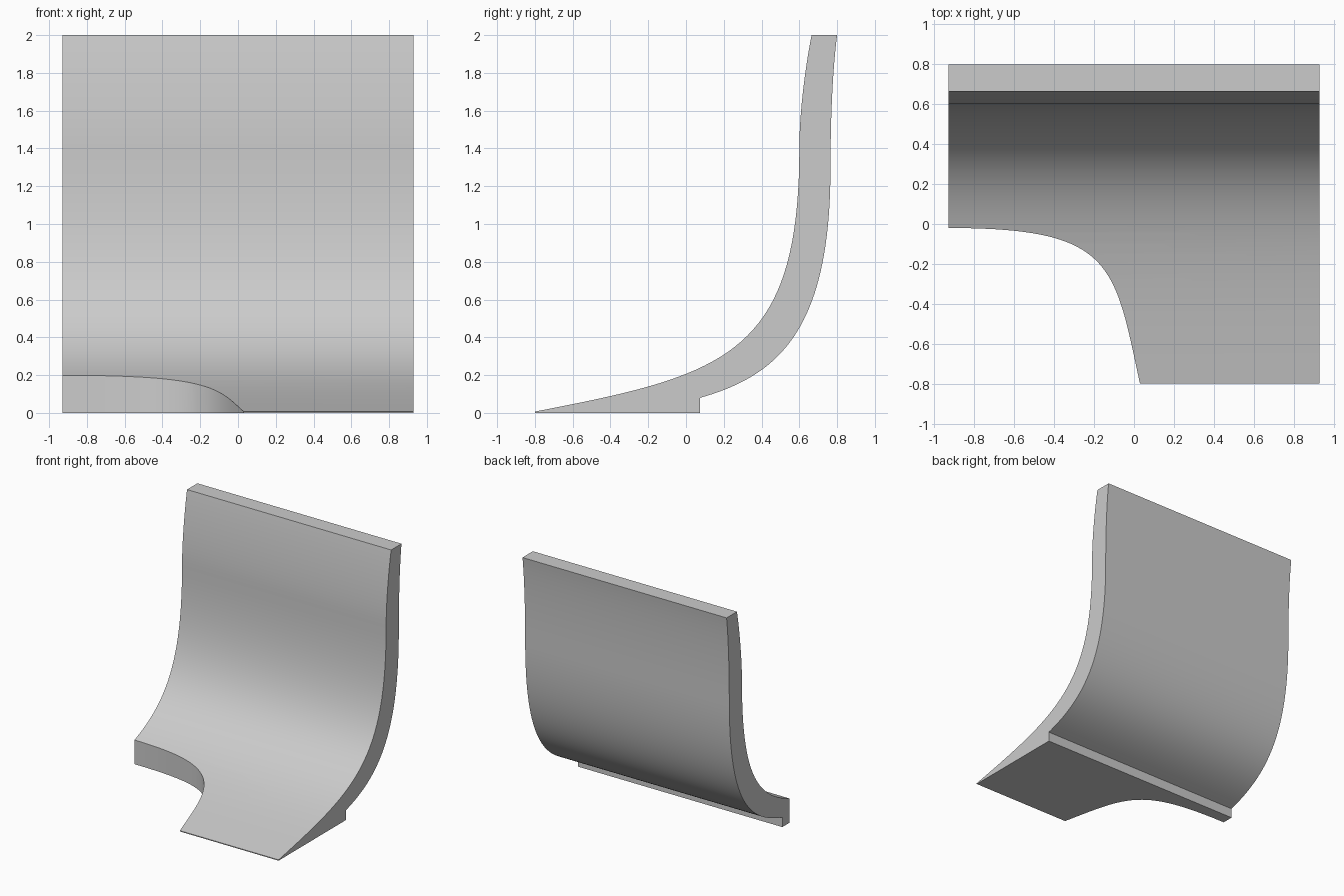
import bpy
import bmesh
from mathutils import Vector
from mathutils.geometry import interpolate_bezier

HALF_WIDTH = 0.93

cube = bpy.data.objects.get("Cube")
if cube:
    bpy.data.objects.remove(cube, do_unlink=True)


def bezier(points, steps):
    return [p.to_2d() for p in interpolate_bezier(*[Vector((*p, 0)) for p in points], steps)]


def extruded(name, outline, to_3d, offset):
    """Extrude a flat outline, placed in space by to_3d, along offset."""
    bm = bmesh.new()
    face = bm.faces.new([bm.verts.new(to_3d(p)) for p in outline])
    result = bmesh.ops.extrude_face_region(bm, geom=[face])
    moved = [g for g in result["geom"] if isinstance(g, bmesh.types.BMVert)]
    bmesh.ops.translate(bm, verts=moved, vec=offset)
    bmesh.ops.recalc_face_normals(bm, faces=bm.faces)
    mesh = bpy.data.meshes.new(name)
    bm.to_mesh(mesh)
    bm.free()
    obj = bpy.data.objects.new(name, mesh)
    bpy.context.collection.objects.link(obj)
    return obj


# Side profile of the curved panel (y, z): front sweep up, back sweep down, foot step
front = bezier([(-0.8, 0.007), (0.2, 0.2), (0.6, 0.3), (0.6, 1.4)], 40)
front += bezier([(0.6, 1.4), (0.6, 1.6), (0.635, 1.85), (0.665, 2)], 14)[1:]
back = bezier([(0.8, 2), (0.78, 1.85), (0.765, 1.6), (0.765, 1.3)], 14)
back += bezier([(0.765, 1.3), (0.765, 0.45), (0.5, 0.2), (0.075, 0.08)], 40)[1:]
foot = [Vector((0.075, 0)), Vector((-0.8, 0))]
panel = extruded("curved_panel", front + back + foot,
                 lambda p: (-HALF_WIDTH, p.x, p.y), (2 * HALF_WIDTH, 0, 0))

# Plan outline (x, y) of the notch in the front right corner
notch = [Vector((-1.2, -0.02))]
notch += bezier([(-HALF_WIDTH, -0.02), (-0.1, -0.02), (-0.1, -0.2), (0.03, -0.8)], 40)
notch += [Vector((0.07, -1)), Vector((-1.2, -1))]
cutter = extruded("notch_cutter", notch, lambda p: (p.x, p.y, -0.5), (0, 0, 1.5))
cutter.hide_render = True

cut = panel.modifiers.new("notch", "BOOLEAN")
cut.operation = "DIFFERENCE"
cut.solver = "EXACT"
cut.object = cutter
bpy.context.view_layer.objects.active = panel
panel.select_set(True)
bpy.ops.object.modifier_apply(modifier=cut.name)
bpy.data.objects.remove(cutter, do_unlink=True)

# Plain grey finish
grey = bpy.data.materials.new("light_grey")
grey.use_nodes = True
grey.diffuse_color = (0.6, 0.6, 0.6, 1)
grey.node_tree.nodes["Principled BSDF"].inputs["Base Color"].default_value = grey.diffuse_color
panel.data.materials.clear()
panel.data.materials.append(grey)
bpy.ops.object.shade_smooth_by_angle(angle=0.5)
